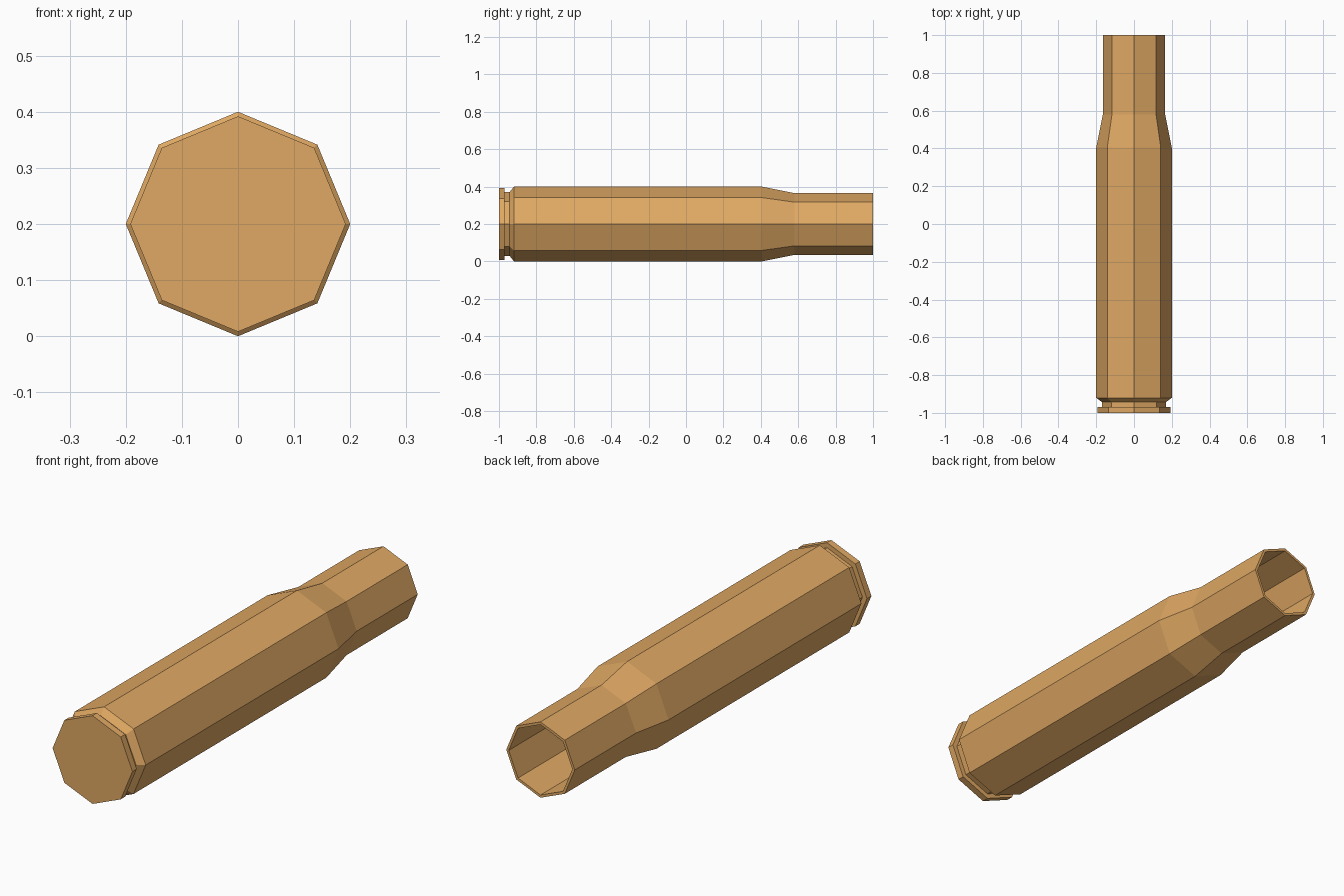
import bpy, bmesh, math

if "Cube" in bpy.data.objects:
    bpy.data.objects.remove(bpy.data.objects["Cube"])

SIDES = 8
AXIS_Z = 0.2

brass = bpy.data.materials.new("brass")
brass.diffuse_color = (0.74, 0.392, 0.125, 1.0)
brass.use_nodes = True
brass.node_tree.nodes["Principled BSDF"].inputs["Base Color"].default_value = brass.diffuse_color


def lathe(name, profile):
    """Revolve (y, radius) points around the long axis and cap both ends."""
    bm = bmesh.new()
    rings = []
    for y, r in profile:
        ring = []
        for i in range(SIDES):
            a = 2 * math.pi * i / SIDES
            ring.append(bm.verts.new((r * math.cos(a), y, AXIS_Z + r * math.sin(a))))
        rings.append(ring)
    for a, b in zip(rings, rings[1:]):
        for i in range(SIDES):
            j = (i + 1) % SIDES
            bm.faces.new((a[i], a[j], b[j], b[i]))
    bm.faces.new(rings[0])
    bm.faces.new(rings[-1])
    bmesh.ops.recalc_face_normals(bm, faces=bm.faces)
    mesh = bpy.data.meshes.new(name)
    bm.to_mesh(mesh)
    bm.free()
    mesh.materials.append(brass)
    obj = bpy.data.objects.new(name, mesh)
    bpy.context.collection.objects.link(obj)
    return obj


# Base rim, extractor groove, body, shoulder and neck
outside = [(-1.0, 0.192), (-0.97, 0.192), (-0.97, 0.17), (-0.943, 0.17),
           (-0.92, 0.2), (0.405, 0.2), (0.58, 0.165), (1.0, 0.165)]
# Hollow inside, from the mouth back to the closed base
inside = [(1.0, 0.153), (0.58, 0.153), (0.405, 0.187), (-0.9, 0.187)]

lathe("cartridge_case", outside + inside)
